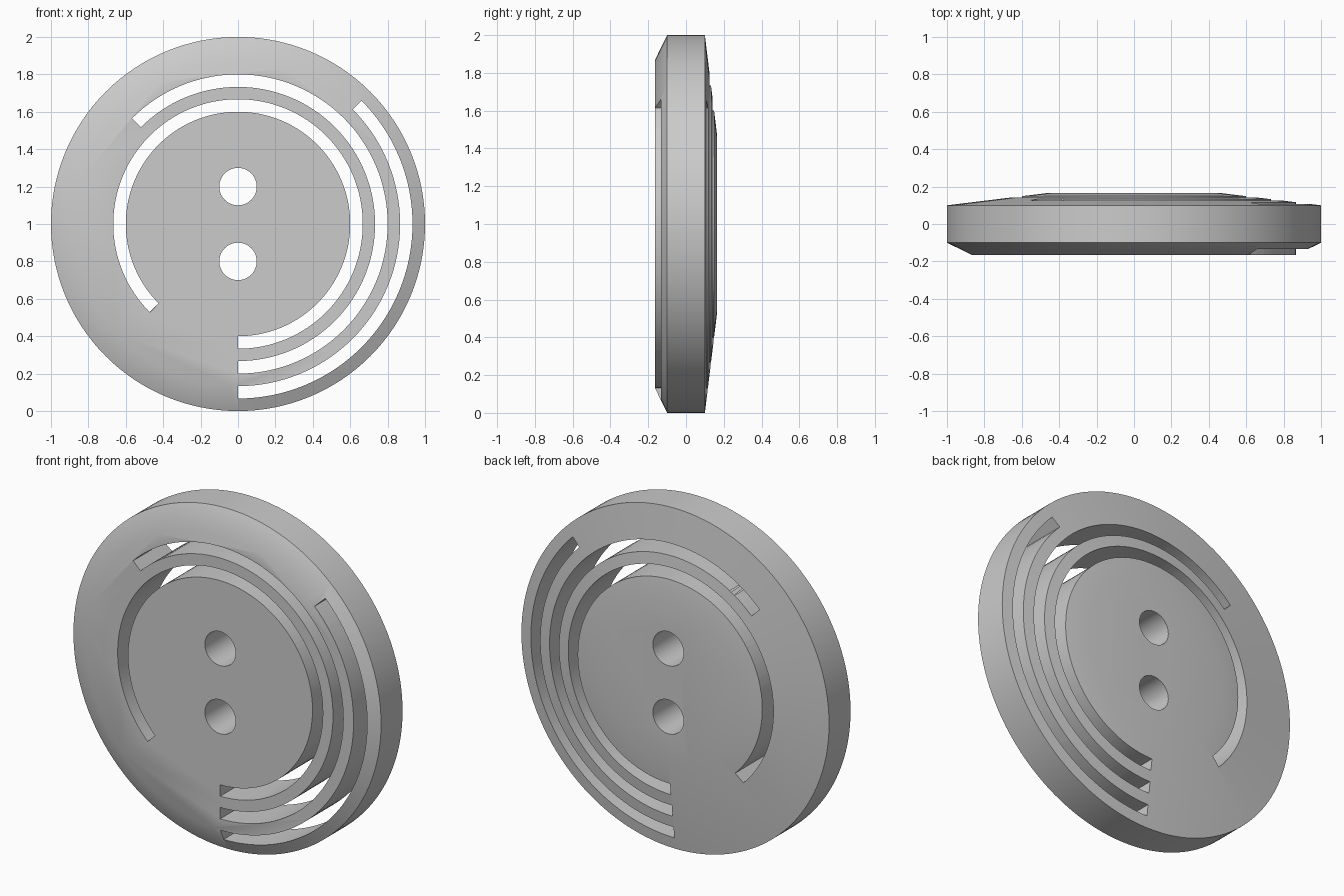
import bpy, bmesh, math

if "Cube" in bpy.data.objects:
    bpy.data.objects.remove(bpy.data.objects["Cube"])

SEG = 128
MID = 1.0  # height of the button centre


def new_object(name, bm):
    bmesh.ops.recalc_face_normals(bm, faces=bm.faces)
    mesh = bpy.data.meshes.new(name)
    bm.to_mesh(mesh)
    bm.free()
    obj = bpy.data.objects.new(name, mesh)
    bpy.context.collection.objects.link(obj)
    return obj


def ring(bm, r, y, angles, z=MID):
    return [bm.verts.new((r * math.cos(a), y, z + r * math.sin(a))) for a in angles]


def round_solid(name, profile, z=MID, seg=SEG):
    """Closed round solid about the y axis from (radius, y) steps."""
    bm = bmesh.new()
    angles = [2 * math.pi * i / seg for i in range(seg)]
    rings = [ring(bm, r, y, angles, z) for r, y in profile]
    for a, b in zip(rings, rings[1:]):
        for i in range(seg):
            j = (i + 1) % seg
            bm.faces.new((a[i], a[j], b[j], b[i]))
    bm.faces.new(rings[0])
    bm.faces.new(rings[-1])
    return new_object(name, bm)


def arc_slot(name, r_in, r_out, end_deg):
    """Curved bar running from the bottom, anticlockwise to end_deg."""
    bm = bmesh.new()
    n = round((end_deg + 90) / 360 * SEG)
    angles = [math.radians(-90 + (end_deg + 90) * i / n) for i in range(n + 1)]
    loops = [ring(bm, r, y, angles) for r, y in
             ((r_in, -0.4), (r_out, -0.4), (r_out, 0.4), (r_in, 0.4))]
    for k in range(4):
        a, b = loops[k], loops[(k + 1) % 4]
        for i in range(n):
            bm.faces.new((a[i], a[i + 1], b[i + 1], b[i]))
    for i in (0, n):
        bm.faces.new([loop[i] for loop in loops])
    return new_object(name, bm)


# Disc: bevelled front rim, straight edge, shallow conical back
button = round_solid("button_disc", [(0.867, -0.165), (1.0, -0.1), (1.0, 0.1), (0.467, 0.165)])

# Three spiral-like slots and two thread holes
cutters = [
    arc_slot("inner_slot_cutter", 0.6, 0.667, 225),
    arc_slot("middle_slot_cutter", 0.733, 0.8, 135),
    arc_slot("outer_slot_cutter", 0.867, 0.933, 45),
    round_solid("upper_hole_cutter", [(0.1, -0.4), (0.1, 0.4)], 1.2, 48),
    round_solid("lower_hole_cutter", [(0.1, -0.4), (0.1, 0.4)], 0.8, 48),
]
bpy.context.view_layer.objects.active = button
for cutter in cutters:
    mod = button.modifiers.new(cutter.name, 'BOOLEAN')
    mod.operation = 'DIFFERENCE'
    mod.solver = 'EXACT'
    mod.object = cutter
    bpy.ops.object.modifier_apply(modifier=mod.name)
for cutter in cutters:
    bpy.data.objects.remove(cutter)

# Plain grey finish
grey = bpy.data.materials.new("grey")
grey.diffuse_color = (0.6, 0.6, 0.6, 1)
grey.use_nodes = True
grey.node_tree.nodes["Principled BSDF"].inputs["Base Color"].default_value = grey.diffuse_color
button.data.materials.clear()
button.data.materials.append(grey)
button.data.polygons.foreach_set("material_index", [0] * len(button.data.polygons))

bpy.ops.object.select_all(action='DESELECT')
button.select_set(True)
bpy.ops.object.shade_smooth_by_angle(angle=math.radians(30))
